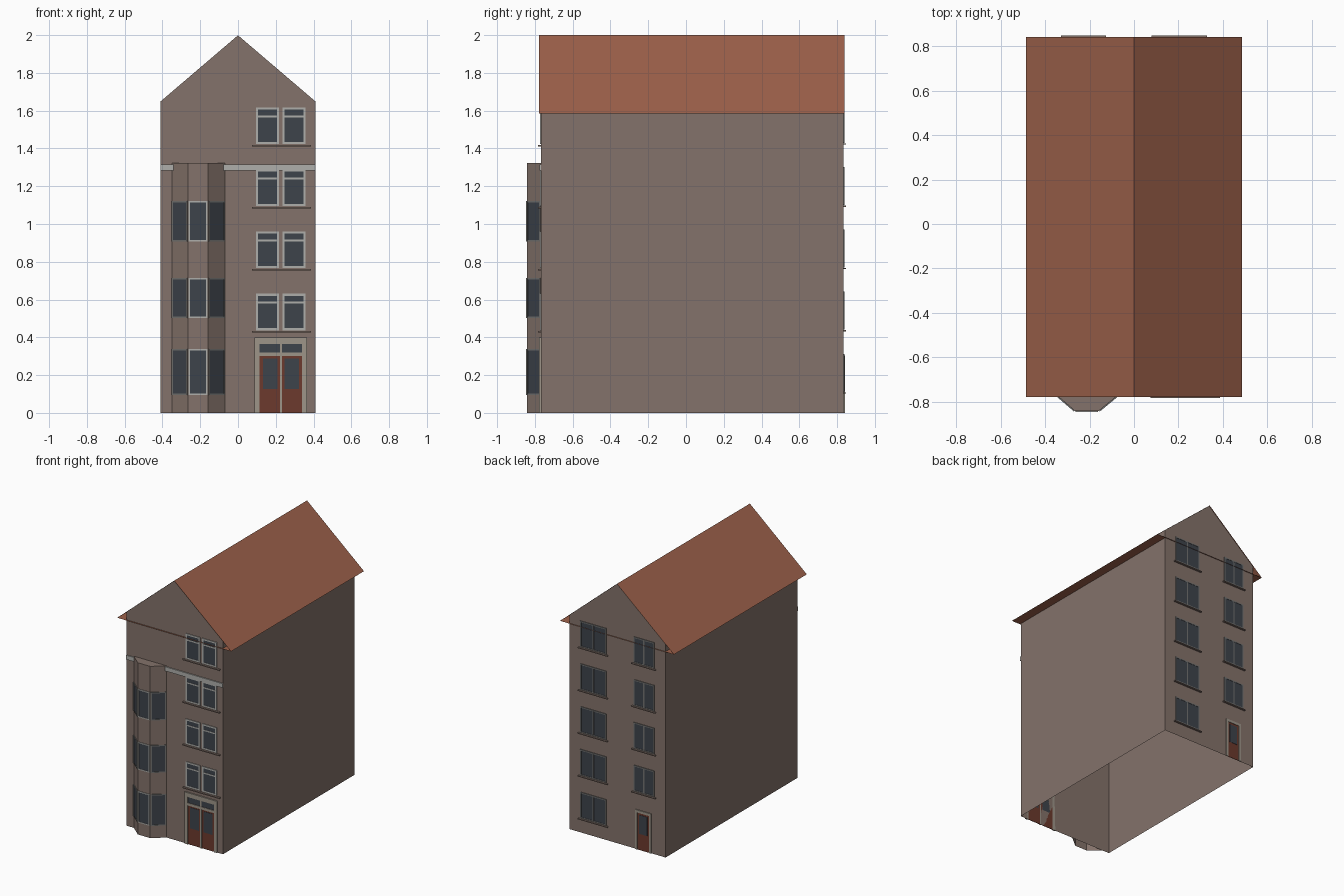
import bpy, bmesh, math
from mathutils import Matrix, Vector

if "Cube" in bpy.data.objects:
    bpy.data.objects.remove(bpy.data.objects["Cube"])


def mat(name, r, g, b):
    m = bpy.data.materials.new(name)
    m.diffuse_color = (r, g, b, 1)
    m.use_nodes = True
    m.node_tree.nodes["Principled BSDF"].inputs["Base Color"].default_value = m.diffuse_color
    return m


WALL = mat("wall_brown", 0.23, 0.17, 0.145)
ROOF = mat("roof_red", 0.34, 0.12, 0.07)
GLASS = mat("dark_glass", 0.048, 0.056, 0.07)
TRIM = mat("pale_trim", 0.43, 0.43, 0.41)
GREY = mat("grey_frame", 0.17, 0.17, 0.165)
STONE = mat("door_surround", 0.34, 0.30, 0.25)
WOOD = mat("door_wood", 0.15, 0.042, 0.026)

FRONT, BACK = -0.768, 0.834          # wall planes
HALF, EAVE, RIDGE = 0.41, 1.649, 2.0


def finish(name, bm, material):
    me = bpy.data.meshes.new(name)
    bm.to_mesh(me)
    bm.free()
    me.materials.append(material)
    ob = bpy.data.objects.new(name, me)
    bpy.context.collection.objects.link(ob)
    return ob


def prism(name, outline, direction, material, drop=None):
    """Extrude a closed outline; optionally leave out faces."""
    bm = bmesh.new()
    face = bm.faces.new([bm.verts.new(p) for p in outline])
    ext = bmesh.ops.extrude_face_region(bm, geom=[face], use_keep_orig=True)
    moved = [v for v in ext["geom"] if isinstance(v, bmesh.types.BMVert)]
    bmesh.ops.translate(bm, verts=moved, vec=direction)
    bmesh.ops.recalc_face_normals(bm, faces=bm.faces)
    if drop:
        gone = [f for f in bm.faces if drop(f)]
        bmesh.ops.delete(bm, geom=gone, context="FACES")
    return finish(name, bm, material)


def wall_frame(a, b):
    """Matrix for a wall running a -> b: local x along, y outward, z up."""
    u = Vector((b[0] - a[0], b[1] - a[1], 0)).normalized()
    n = Vector((u.y, -u.x, 0))
    m = Matrix((u, n, Vector((0, 0, 1)))).transposed().to_4x4()
    m.translation = (a[0], a[1], 0)
    return m


def boxes(name, frame, items, material):
    """Boxes (x0, x1, z0, z1, depth) standing proud of a wall."""
    bm = bmesh.new()
    for x0, x1, z0, z1, d in items:
        m = frame @ Matrix.Translation(((x0 + x1) / 2, d / 2, (z0 + z1) / 2)) \
            @ Matrix.Diagonal((x1 - x0, d, z1 - z0, 1))
        bmesh.ops.create_cube(bm, size=1, matrix=m)
    bmesh.ops.recalc_face_normals(bm, faces=bm.faces)
    return finish(name, bm, material)


def ring(x0, x1, z0, z1, w, d):
    return [(x0, x0 + w, z0, z1, d), (x1 - w, x1, z0, z1, d),
            (x0 + w, x1 - w, z0, z0 + w, d), (x0 + w, x1 - w, z1 - w, z1, d)]


def window(name, frame, x0, x1, z0, z1, w, material, d=0.005, bars=()):
    boxes(name + "_frame", frame, ring(x0, x1, z0, z1, w, d) + list(bars), material)
    boxes(name + "_glass", frame, [(x0 + w, x1 - w, z0 + w, z1 - w, d * 0.6)], GLASS)


# Walls with gables, open underneath
prism("house_walls",
      [(-HALF, FRONT, 0), (HALF, FRONT, 0), (HALF, FRONT, EAVE),
       (0, FRONT, RIDGE - 0.001), (-HALF, FRONT, EAVE)],
      (0, BACK - FRONT, 0), WALL, drop=lambda f: abs(f.normal.z) > 0.3)

# Roof slopes and flat soffit, open at the gable ends
prism("roof", [(-0.485, -0.777, 1.585), (0.485, -0.777, 1.585), (0, -0.777, RIDGE)],
      (0, 1.617, 0), ROOF, drop=lambda f: abs(f.normal.y) > 0.9)

# Three-sided bay
bay = [(-0.35, FRONT), (-0.265, -0.841), (-0.159, -0.841), (-0.07, FRONT)]
prism("bay", [(x, y, 0) for x, y in bay], (0, 0, 1.322), WALL,
      drop=lambda f: f.normal.z < -0.9 or f.normal.y > 0.9)
for side, a, b in zip(("left", "middle", "right"), bay, bay[1:]):
    length = (Vector(b) - Vector(a)).length
    for i, (z0, z1) in enumerate(((0.095, 0.337), (0.503, 0.715), (0.907, 1.123))):
        window(f"bay_window_{side}_{i}", wall_frame(a, b), 0.003, length - 0.003,
               z0, z1, 0.008, TRIM if side == "middle" else GREY)

# Cornice band either side of the bay
front = wall_frame((0, FRONT), (1, FRONT))
boxes("cornice_band", front, [(-HALF, -0.342, 1.284, 1.316, 0.008),
                              (-0.078, HALF, 1.284, 1.316, 0.008)], TRIM)

# Front windows in pairs with transom bars and shared sills
for i, z in enumerate((0.437, 0.766, 1.094, 1.423)):
    for j, x in enumerate((0.095, 0.235)):
        bar = (x + 0.012, x + 0.123 - 0.012, z + 0.142, z + 0.152, 0.005)
        window(f"front_window_{i}_{j}", front, x, x + 0.123, z, z + 0.195,
               0.012, TRIM, bars=[bar])
    boxes(f"front_sill_{i}", front, [(0.074, 0.387, z - 0.012, z - 0.004, 0.015)], WALL)

# Front double door with fanlights
boxes("front_door_surround", front,
      [(0.087, 0.115, 0, 0.398, 0.009), (0.34, 0.365, 0, 0.398, 0.009),
       (0.115, 0.34, 0.365, 0.398, 0.009), (0.115, 0.34, 0.3, 0.32, 0.009),
       (0.222, 0.232, 0, 0.3, 0.009), (0.222, 0.232, 0.32, 0.365, 0.009)], STONE)
boxes("front_door_leaves", front, [(0.115, 0.222, 0, 0.3, 0.003),
                                   (0.232, 0.34, 0, 0.3, 0.003)], WOOD)
boxes("front_door_glass", front,
      [(0.132, 0.208, 0.127, 0.288, 0.005), (0.247, 0.323, 0.127, 0.288, 0.005),
       (0.115, 0.222, 0.32, 0.365, 0.005), (0.232, 0.34, 0.32, 0.365, 0.005)], GLASS)

# Back windows (local x runs towards -x), wide and narrow columns
back = wall_frame((0, BACK), (-1, BACK))
for i in range(5):
    z = 0.112 + 0.3295 * i
    for label, x0, x1 in (("wide", -0.315, -0.093), ("narrow", 0.14, 0.315)):
        if label == "narrow" and i == 0:
            continue
        c = (x0 + x1) / 2
        window(f"back_window_{label}_{i}", back, x0, x1, z, z + 0.2, 0.009, GREY,
               bars=[(c - 0.005, c + 0.005, z + 0.009, z + 0.191, 0.005)])
        boxes(f"back_sill_{label}_{i}", back,
              [(x0 - 0.014, x1 + 0.014, z - 0.01, z - 0.003, 0.014)], WALL)

# Back door
boxes("back_door_surround", back,
      [(0.155, 0.173, 0, 0.305, 0.007), (0.272, 0.29, 0, 0.305, 0.007),
       (0.173, 0.272, 0.285, 0.305, 0.007)], STONE)
boxes("back_door_leaf", back, [(0.173, 0.272, 0, 0.285, 0.003)], WOOD)
boxes("back_door_glass", back, [(0.188, 0.257, 0.125, 0.27, 0.005)], GLASS)
